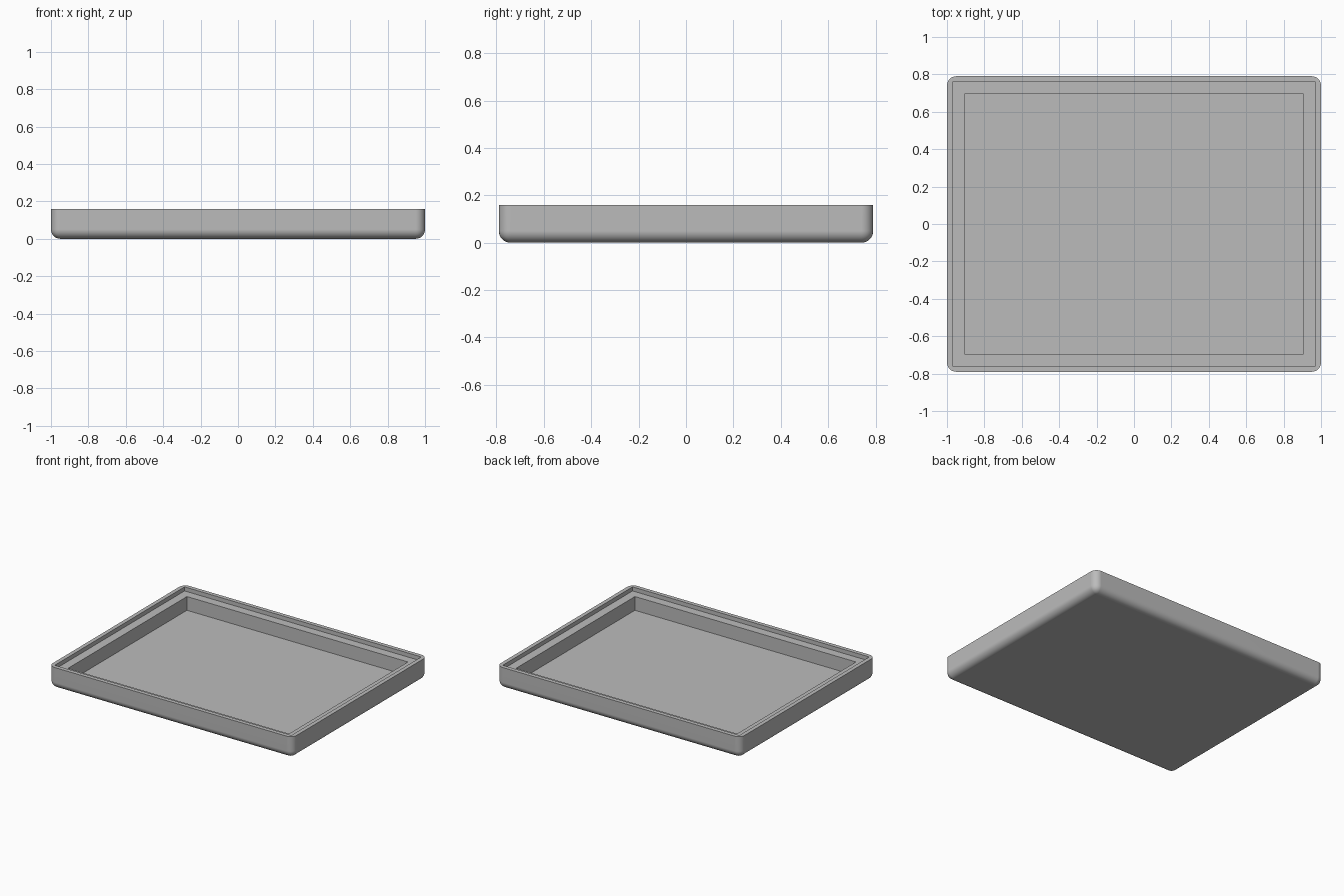
import bpy
import bmesh

default = bpy.data.objects.get("Cube")
if default:
    bpy.data.objects.remove(default, do_unlink=True)

HALF_X, HALF_Y, HEIGHT = 1.0, 0.79, 0.16
FILLET = 0.05

grey = bpy.data.materials.new("plain grey")
grey.use_nodes = True
colour = (0.5, 0.5, 0.5, 1)
grey.diffuse_color = colour
grey.node_tree.nodes["Principled BSDF"].inputs["Base Color"].default_value = colour


def box(name, half_x, half_y, z0, z1, fillet=0):
    """Box between two heights; a fillet rounds all edges but the top rim."""
    bm = bmesh.new()
    bmesh.ops.create_cube(bm, size=2)
    for v in bm.verts:
        v.co = (v.co.x * half_x, v.co.y * half_y, z1 if v.co.z > 0 else z0)
    if fillet:
        edges = [e for e in bm.edges if min(v.co.z for v in e.verts) < z1 - 0.001]
        bmesh.ops.bevel(bm, geom=edges, offset=fillet, segments=8,
                        profile=0.5, affect='EDGES')
    mesh = bpy.data.meshes.new(name)
    bm.to_mesh(mesh)
    bm.free()
    mesh.materials.append(grey)
    obj = bpy.data.objects.new(name, mesh)
    bpy.context.collection.objects.link(obj)
    return obj


# Tray body, rounded at the corners and underneath
tray = box("tray", HALF_X, HALF_Y, 0, HEIGHT, FILLET)
bpy.ops.object.select_all(action='DESELECT')
tray.select_set(True)
bpy.context.view_layer.objects.active = tray

# Shallow lip recess, then the deep pocket: inset from the outside, floor height
for name, inset, floor in (("lip_cutter", 0.03, 0.13), ("pocket_cutter", 0.094, 0.028)):
    cutter = box(name, HALF_X - inset, HALF_Y - inset, floor, HEIGHT + 0.1)
    cutter.hide_render = True
    cut = tray.modifiers.new(name, 'BOOLEAN')
    cut.operation = 'DIFFERENCE'
    cut.solver = 'EXACT'
    cut.object = cutter
    bpy.ops.object.modifier_apply(modifier=cut.name)
    bpy.data.objects.remove(cutter, do_unlink=True)

# Smooth fillets, crisp rims and flat panels
bpy.ops.object.shade_smooth_by_angle(angle=0.6)
flat = tray.modifiers.new("flat_panels", 'WEIGHTED_NORMAL')
flat.keep_sharp = True
